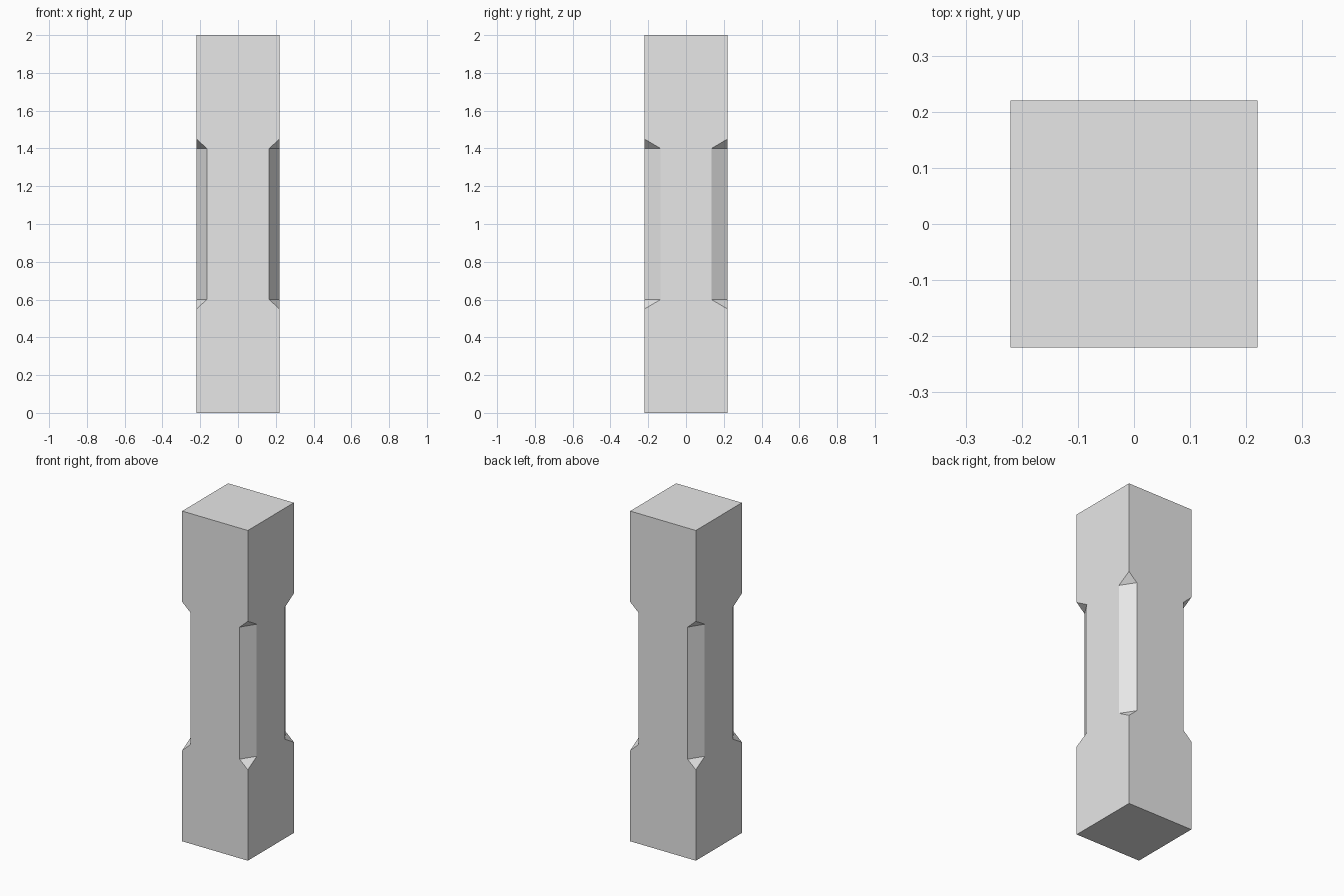
import bpy
import bmesh

HALF = 0.22                       # half width of the square post
CUT_X, CUT_Y = 0.165, 0.135       # where the chamfers meet the faces
HEIGHT = 2.0
STOP_LOW, CUT_LOW, CUT_HIGH, STOP_HIGH = 0.55, 0.60, 1.40, 1.45

cube = bpy.data.objects.get("Cube")
if cube:
    bpy.data.objects.remove(cube, do_unlink=True)

grey = bpy.data.materials.new("plain grey")
grey.use_nodes = True
colour = (0.8, 0.8, 0.8, 1)
grey.diffuse_color = colour
grey.node_tree.nodes["Principled BSDF"].inputs["Base Color"].default_value = colour

bm = bmesh.new()


def column(x, y, heights):
    return [bm.verts.new((x, y, z)) for z in heights]


# Corner edges, each with a stopped chamfer
corners = []
for sx, sy in ((-1, -1), (1, -1), (1, 1), (-1, 1)):
    edge = column(sx * HALF, sy * HALF, (0, STOP_LOW, STOP_HIGH, HEIGHT))
    on_y_face = column(sx * CUT_X, sy * HALF, (CUT_LOW, CUT_HIGH))
    on_x_face = column(sx * HALF, sy * CUT_Y, (CUT_LOW, CUT_HIGH))
    bm.faces.new(on_y_face + on_x_face[::-1])
    bm.faces.new((edge[1], on_y_face[0], on_x_face[0]))
    bm.faces.new((edge[2], on_y_face[1], on_x_face[1]))
    corners.append((edge, on_y_face, on_x_face))

# Four sides, notched where the chamfers cut in
for i in range(4):
    outline = []
    for corner, step in ((corners[i], -1), (corners[(i + 1) % 4], 1)):
        edge, notch = corner[0], corner[1 + i % 2]
        outline += [edge[0], edge[1], *notch, edge[2], edge[3]][::step]
    bm.faces.new(outline)

# Bottom and top
for level in (0, 3):
    bm.faces.new([c[0][level] for c in corners])

bmesh.ops.recalc_face_normals(bm, faces=bm.faces)
mesh = bpy.data.meshes.new("chamfered_post")
bm.to_mesh(mesh)
bm.free()
mesh.materials.append(grey)
post = bpy.data.objects.new("chamfered_post", mesh)
bpy.context.collection.objects.link(post)
